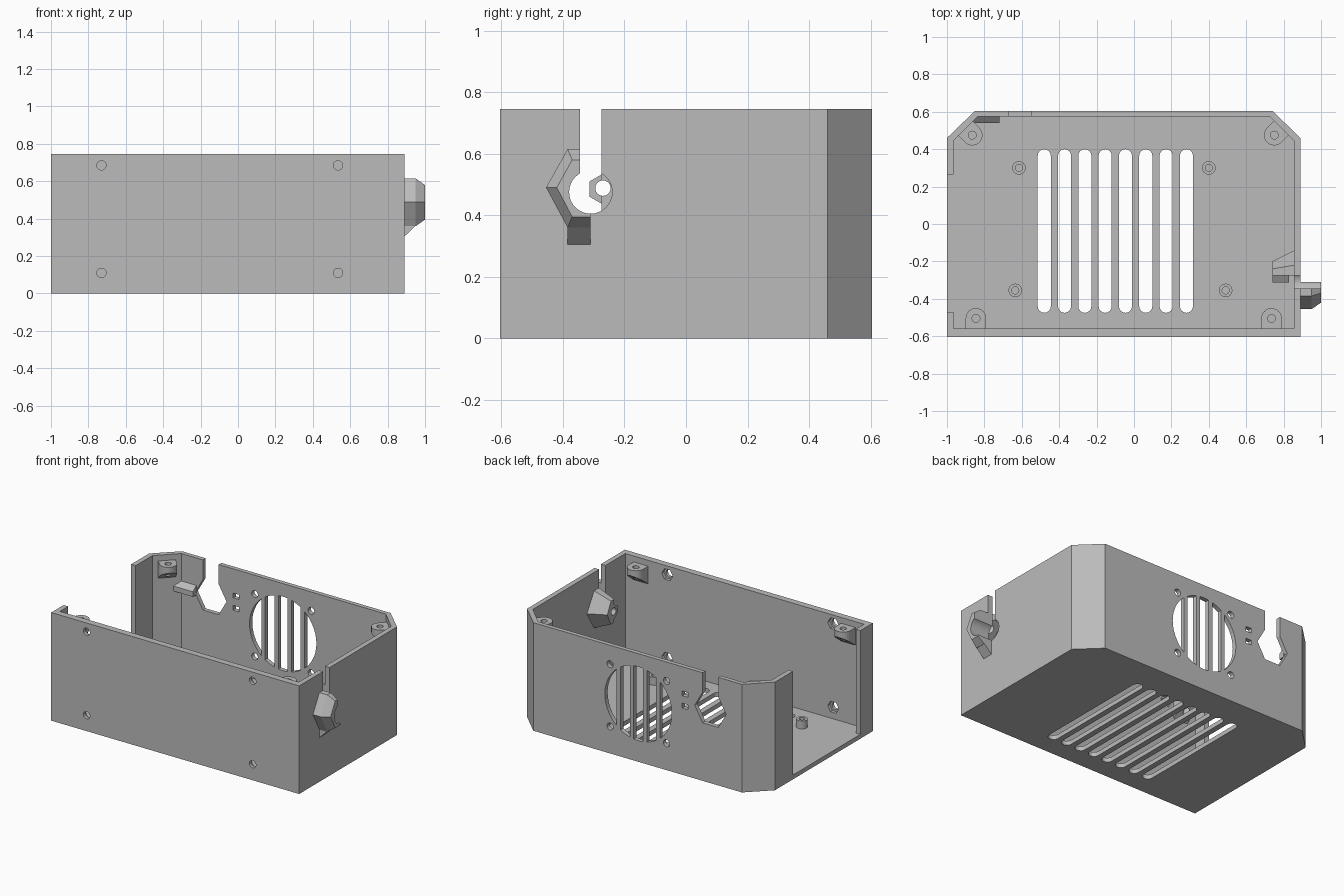
import bpy, bmesh
from math import sin, cos, pi, tau

cube = bpy.data.objects.get("Cube")
if cube:
    bpy.data.objects.remove(cube, do_unlink=True)

grey = bpy.data.materials.new("plastic grey")
grey.use_nodes = True
COLOR = (0.5, 0.5, 0.5, 1)
grey.diffuse_color = COLOR
grey.node_tree.nodes["Principled BSDF"].inputs["Base Color"].default_value = COLOR

PLACE = {"x": lambda u, v, h: (h, u, v),
         "y": lambda u, v, h: (u, h, v),
         "z": lambda u, v, h: (u, v, h)}


def loft(name, rings):
    """Solid skinned through rings of equal point count."""
    bm = bmesh.new()
    loops = [[bm.verts.new(p) for p in ring] for ring in rings]
    n = len(loops[0])
    bm.faces.new(loops[0])
    bm.faces.new(loops[-1])
    for a, b in zip(loops, loops[1:]):
        for i in range(n):
            j = (i + 1) % n
            bm.faces.new((a[i], a[j], b[j], b[i]))
    bmesh.ops.recalc_face_normals(bm, faces=bm.faces)
    mesh = bpy.data.meshes.new(name)
    bm.to_mesh(mesh)
    bm.free()
    mesh.materials.append(grey)
    ob = bpy.data.objects.new(name, mesh)
    bpy.context.collection.objects.link(ob)
    return ob


def prism(name, pts, lo, hi, axis="z"):
    put = PLACE[axis]
    return loft(name, [[put(u, v, h) for u, v in pts] for h in (lo, hi)])


def circle(u, v, r, n=24, turn=0.0):
    return [(u + r * cos(turn + tau * i / n), v + r * sin(turn + tau * i / n)) for i in range(n)]


def rect(u0, u1, v0, v1):
    return [(u0, v0), (u1, v0), (u1, v1), (u0, v1)]


def cut(ob, pts, lo, hi, axis="z"):
    tool = prism("cutter", pts, lo, hi, axis)
    tool.hide_render = True
    mod = ob.modifiers.new("cut", "BOOLEAN")
    mod.operation, mod.solver, mod.object = "DIFFERENCE", "EXACT", tool
    bpy.context.view_layer.objects.active = ob
    bpy.ops.object.modifier_apply(modifier=mod.name)
    bpy.data.objects.remove(tool, do_unlink=True)


# Open box with two chamfered rear corners
W, E, S, N, H, FLOOR = -1.0, 0.89, -0.605, 0.605, 0.745, 0.03
box = prism("enclosure_shell", [(W, S), (E, S), (E, 0.46), (0.74, N), (-0.85, N), (W, 0.46)], 0, H)
cut(box, [(-0.965, -0.56), (0.855, -0.56), (0.855, 0.445), (0.725, 0.575),
          (-0.835, 0.575), (-0.965, 0.445)], FLOOR, 1)

# Wide opening in the side wall
cut(box, rect(-0.47, 0.265, FLOOR, 1), -1.1, -0.95, "x")

# Floor vent slots with round ends
for i in range(8):
    x = -0.48 + i * 0.1086
    slot = [(x + 0.035 * cos(pi * k / 8), 0.365 + 0.035 * sin(pi * k / 8)) for k in range(9)]
    slot += [(2 * x - u, -0.075 - v) for u, v in slot]
    cut(box, slot, -0.1, 0.1)

# Front wall screw holes with hexagonal nut pockets inside
for x in (-0.73, 0.535):
    for z in (0.11, 0.685):
        cut(box, circle(x, z, 0.025), -0.7, -0.5, "y")
        cut(box, circle(x, z, 0.042, 6), -0.582, -0.5, "y")

# Fan grille: round opening split by four bars, plus mounting holes
FX, FZ, FR, BACK = -0.06, 0.40, 0.255, (0.5, 0.7, "y")
edges = [-FR, -0.165, -0.135, -0.065, -0.035, 0.035, 0.065, 0.135, 0.165, FR]
for a, b in zip(edges[::2], edges[1::2]):
    us = [a + (b - a) * (1 - cos(pi * k / 10)) / 2 for k in range(11)]
    arc = [(u, max(FR * FR - u * u, 0) ** 0.5) for u in us]
    low = [(u, -v) for u, v in reversed(arc) if v > 0.001]
    cut(box, [(FX + u, FZ + v) for u, v in arc + low], *BACK)
for sx in (-1, 1):
    for sz in (-1, 1):
        cut(box, circle(FX + sx * 0.215, FZ + sz * 0.215, 0.024, 16), *BACK)

# Rear wall: hexagonal socket with open slot, and two tie holes
cut(box, [(-0.55, 1), (-0.55, 0.61), (-0.49, 0.505), (-0.55, 0.4),
          (-0.67, 0.4), (-0.73, 0.505), (-0.67, 0.61), (-0.67, 1)], *BACK)
for z in (0.475, 0.56):
    cut(box, rect(-0.44, -0.395, z - 0.015, z + 0.018), *BACK)

# Side wall cable keyhole
CY, CZ = -0.31, 0.475


def keyhole(ob):
    cut(ob, circle(CY, CZ, 0.07, 32), 0.8, 1.1, "x")
    cut(ob, rect(-0.345, -0.275, CZ, 1), 0.8, 1.1, "x")


keyhole(box)

# Outer cable hood: half hexagon tapering outward
base = [(-0.31, 0.615), (-0.385, 0.615), (-0.455, 0.49), (-0.385, 0.36), (-0.31, 0.36)]
tip = [(-0.31, 0.58), (-0.37, 0.58), (-0.42, 0.49), (-0.37, 0.395), (-0.31, 0.395)]
hood = loft("outer_cable_hood", [[(x, y, z) for y, z in ring]
                                 for x, ring in ((0.885, base), (0.95, base), (1.0, tip))])
keyhole(hood)
prism("hood_brace", [(0.885, 0.305), (0.89, 0.305), (0.95, 0.362), (0.885, 0.362)], -0.385, -0.31, "y")

# Inner cable hood, facing the other way, with a screw boss
base = [(-0.275, 0.62), (-0.22, 0.62), (-0.14, 0.49), (-0.22, 0.36), (-0.275, 0.36)]
tip = [(-0.275, 0.57), (-0.24, 0.57), (-0.20, 0.49), (-0.24, 0.41), (-0.275, 0.41)]
inner = loft("inner_cable_hood", [[(x, y, z) for y, z in ring]
                                  for x, ring in ((0.86, base), (0.74, tip))])
boss = prism("inner_hood_boss", circle(-0.27, 0.485, 0.05, 6, pi / 6), 0.74, 0.83, "x")
for part in (inner, boss):
    cut(part, circle(-0.27, 0.488, 0.025), 0.7, 0.95, "x")

# Sloped retaining arm beside the rear socket
prism("socket_arm", [(0.58, 0.49), (0.54, 0.49), (0.54, 0.525), (0.58, 0.56)], -0.87, -0.72, "x")

# Board standoffs
for i, (x, y) in enumerate([(-0.615, 0.3), (0.4, 0.3), (-0.635, -0.355), (0.49, -0.355)]):
    post = prism(f"standoff_{i + 1}", circle(x, y, 0.036), FLOOR - 0.01, 0.085)
    cut(post, circle(x, y, 0.019), FLOOR + 0.005, 0.1)

# Lid screw lugs: rounded tabs with a sloping underside
R, TOP = 0.055, 0.705
lugs = [("front_right", -0.845, -0.505, pi / 2), ("front_left", 0.735, -0.505, pi / 2),
        ("rear_right", -0.865, 0.475, -pi / 4), ("rear_left", 0.75, 0.475, -3 * pi / 4)]
for name, x, y, ang in lugs:
    outline = [(-0.065, -R), (-0.065, R)]
    outline += [(R * sin(pi * k / 12), R * cos(pi * k / 12)) for k in range(13)]
    rings = [[], []]
    for d, s in outline:
        px, py = x + d * cos(ang) - s * sin(ang), y + d * sin(ang) + s * cos(ang)
        rings[0].append((px, py, TOP))
        rings[1].append((px, py, 0.575 + 0.75 * (d + 0.065)))
    lug = loft(name + "_lid_lug", rings)
    cut(lug, circle(x, y, 0.021), 0.5, 0.8)
